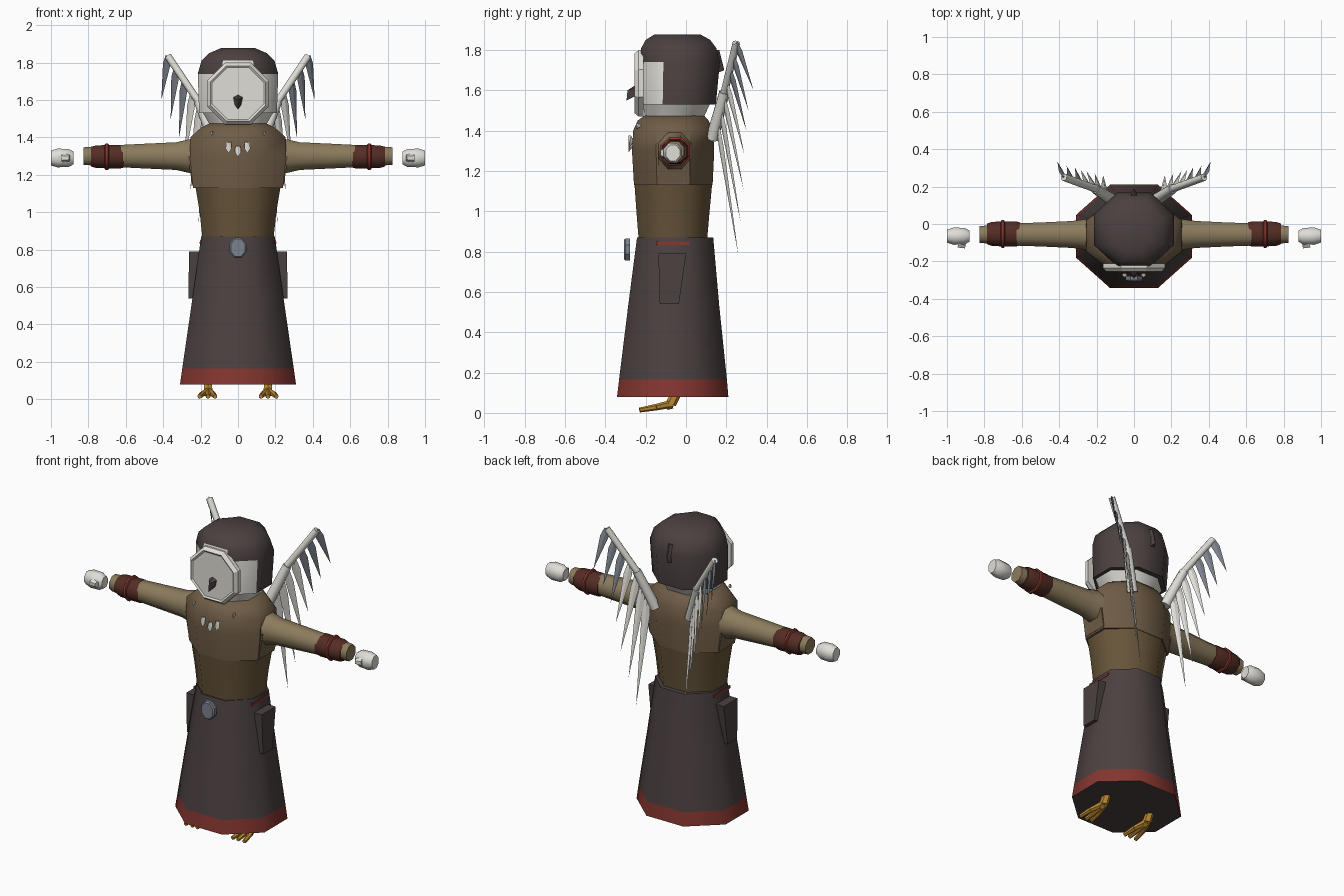
import bpy, bmesh
from math import radians, cos, sin, pi
from mathutils import Vector

cube = bpy.data.objects.get("Cube")
if cube:
    bpy.data.objects.remove(cube, do_unlink=True)


def material(name, rgb):
    m = bpy.data.materials.new(name)
    m.use_nodes = True
    m.diffuse_color = (*rgb, 1)
    m.node_tree.nodes["Principled BSDF"].inputs["Base Color"].default_value = (*rgb, 1)
    return m


CHARCOAL = material("charcoal cloth", (.072, .052, .052))
RED = material("red trim", (.23, .036, .028))
CUFF = material("dark red leather", (.09, .026, .018))
JACKET = material("brown jacket", (.16, .108, .062))
OLIVE = material("olive brown cloth", (.135, .09, .042))
TAN = material("tan sleeve", (.26, .2, .11))
WHITE = material("bone white", (.74, .73, .68))
GREY = material("blue grey", (.2, .22, .26))
GOLD = material("golden skin", (.5, .25, .03))


def finish(name, bm, mats, rule=None, angle=50):
    """Turn a bmesh into an object, colour faces by rule, smooth below the angle."""
    bmesh.ops.recalc_face_normals(bm, faces=bm.faces)
    for f in bm.faces:
        f.smooth = True
        if rule:
            f.material_index = rule(f.calc_center_median())
    for e in bm.edges:
        e.smooth = e.calc_face_angle(0) < radians(angle)
    me = bpy.data.meshes.new(name)
    bm.to_mesh(me)
    bm.free()
    for m in mats:
        me.materials.append(m)
    ob = bpy.data.objects.new(name, me)
    bpy.context.collection.objects.link(ob)
    return ob


def loft(name, rings, mats, axis="z", side=1, rule=None, angle=50, n=8):
    """Octagonal loft; each ring is (position, u_min, u_max, v_min, v_max)."""
    bm = bmesh.new()
    loops = []
    for t, u0, u1, v0, v1 in rings:
        loop = []
        for i in range(n):
            a = 2 * pi * (i + .5) / n
            u = (u0 + u1) / 2 + (u1 - u0) / 2 * cos(a) / cos(pi / n)
            v = (v0 + v1) / 2 + (v1 - v0) / 2 * sin(a) / cos(pi / n)
            x, y, z = {"z": (u, v, t), "x": (t, u, v), "y": (u, t, v)}[axis]
            loop.append(bm.verts.new((side * x, y, z)))
        loops.append(loop)
    for a, b in zip(loops, loops[1:]):
        for i in range(n):
            j = (i + 1) % n
            bm.faces.new((a[i], a[j], b[j], b[i]))
    bm.faces.new(loops[0])
    bm.faces.new(loops[-1])
    return finish(name, bm, mats, rule, angle)


def round_rings(rows, cu, cv):
    return [(t, cu - r, cu + r, cv - s, cv + s) for t, r, s in rows]


def rod(name, path, mat, side=1, n=6):
    """Chain of tapered segments; path entries are (point, radius)."""
    bm = bmesh.new()
    for (p, r), (q, s) in zip(path, path[1:]):
        p, q = (Vector((side * v[0], v[1], v[2])) for v in (p, q))
        d = q - p
        mat4 = d.to_track_quat("Z", "Y").to_matrix().to_4x4()
        mat4.translation = (p + q) / 2
        bmesh.ops.create_cone(bm, cap_ends=True, segments=n, radius1=r, radius2=s,
                              depth=d.length, matrix=mat4)
    return finish(name, bm, [mat])


def hull(name, points, mat, side=1):
    bm = bmesh.new()
    for x, y, z in points:
        bm.verts.new((side * x, y, z))
    bmesh.ops.convex_hull(bm, input=bm.verts)
    return finish(name, bm, [mat], angle=25)


def feather(name, base, tip, across, width, mat, side=1):
    """Flat pointed blade, widest a little below its base."""
    base, tip = Vector(base), Vector(tip)
    d = tip - base
    w = (across - across.project(d)).normalized()
    thick = d.cross(w).normalized() * .006
    mid = base + d * .2
    pts = [base + w * width * .6, base - w * width * .6, mid + w * width,
           mid - w * width, mid + thick, mid - thick, base + thick, base - thick, tip]
    return hull(name, pts, mat, side)


# Robe skirt with red hem
loft("skirt", [(.08, -.31, .31, -.342, .21), (.165, -.298, .298, -.332, .203),
               (.53, -.245, .245, -.287, .165), (.87, -.197, .197, -.243, .135)],
     [CHARCOAL, RED], rule=lambda c: int(.09 < c.z < .16))

# Torso: plain lower body and jacket above
loft("lower_torso", [(.86, -.19, .19, -.235, .105), (1.0, -.205, .205, -.246, .117),
                     (1.14, -.228, .228, -.256, .13)], [OLIVE])
loft("jacket", [(1.13, -.24, .24, -.258, .132), (1.3, -.258, .258, -.268, .14),
                (1.4, -.255, .255, -.262, .135), (1.45, -.2, .2, -.24, .112),
                (1.475, -.15, .15, -.205, .09)], [JACKET])

# Head and hood
loft("neck", [(1.45, -.14, .14, -.2, .08), (1.535, -.19, .19, -.215, .12)], [WHITE])


def hood_rule(c):
    front = c.y < -.14 and c.z > 1.54
    return int(front and (c.z < 1.74 or (c.z < 1.81 and abs(c.x) < .05)))


loft("hood", [(1.53, -.208, .208, -.225, .148), (1.74, -.215, .215, -.228, .168),
              (1.81, -.195, .195, -.222, .15), (1.85, -.155, .155, -.2, .12),
              (1.878, -.09, .09, -.155, .07)],
     [CHARCOAL, WHITE], rule=hood_rule)
hull("hood_tuft", [(-.03, .14, 1.8), (.03, .14, 1.8), (-.025, .14, 1.68),
                   (.025, .14, 1.68), (0, .19, 1.7), (0, .165, 1.8)], CHARCOAL)

# Face disc with raised rim, and beak
loft("face_disc", round_rings([(-.21, .165, .165), (-.235, .165, .165),
                               (-.255, .148, .148), (-.248, .138, .138)], 0, 1.635),
     [WHITE], axis="y", angle=20)
hull("beak", [(-.026, -.245, 1.615), (.026, -.245, 1.615), (0, -.245, 1.63),
              (0, -.29, 1.6), (0, -.295, 1.55), (-.018, -.245, 1.575),
              (.018, -.245, 1.575)], CHARCOAL)

# Belt buckle
loft("buckle", round_rings([(-.308, .038, .048), (-.3, .045, .055),
                            (-.278, .045, .055)], 0, .81), [GREY], axis="y", angle=30)

# Small feathers on the chest
for i, (x, y, z, s) in enumerate([(-.05, -.272, 1.375, 1), (0, -.272, 1.355, 1),
                                  (.05, -.272, 1.375, 1), (-.14, -.235, 1.435, .45),
                                  (.14, -.235, 1.435, .45)]):
    hull(f"chest_feather_{i + 1}",
         [(x - .014 * s, y, z), (x + .014 * s, y, z), (x, y - .012, z),
          (x - .016 * s, y - .008, z - .035 * s), (x + .016 * s, y - .008, z - .035 * s),
          (x, y - .012, z - .06 * s), (x, y + .015, z - .03 * s)], WHITE)

# Wing layout: feather tips from the outermost to the innermost
TIPS = [(.41, .335, 1.6), (.36, .31, 1.5), (.315, .3, 1.4), (.285, .29, 1.28),
        (.255, .285, 1.11), (.21, .27, .95), (.165, .26, .78)]
ROOT, ELBOW, WINGTIP = Vector((.12, .13, 1.36)), Vector((.21, .19, 1.59)), Vector((.375, .25, 1.835))

for side, tag in ((1, "left"), (-1, "right")):
    # Sleeve, cuff, trim ring
    loft(f"{tag}_sleeve", round_rings([(.19, .09, .1), (.27, .08, .088), (.33, .072, .074),
                                       (.5, .064, .066), (.62, .06, .06), (.825, .045, .047)],
                                      -.056, 1.3), [TAN], axis="x", side=side)
    loft(f"{tag}_cuff", round_rings([(.61, .062, .058), (.63, .067, .063), (.7, .067, .062),
                                     (.76, .064, .06), (.785, .055, .053)],
                                    -.053, 1.297), [CUFF], axis="x", side=side)
    loft(f"{tag}_cuff_ring", round_rings([(.69, .066, .064), (.695, .074, .07),
                                          (.708, .074, .07), (.713, .066, .064)],
                                         -.053, 1.297), [RED], axis="x", side=side)
    # Armpit gusset
    hull(f"{tag}_gusset", [(x, y, z) for y in (-.14, .02)
                           for x, z in ((.2, 1.14), (.243, 1.14), (.2, 1.3), (.27, 1.3))],
         JACKET, side)
    # Detached hand with thumb
    loft(f"{tag}_hand", round_rings([(.88, .03, .034), (.905, .044, .048),
                                     (.965, .046, .05), (1.0, .034, .04)], -.065, 1.29),
         [WHITE], axis="x", side=side)
    rod(f"{tag}_thumb", [((.945, -.085, 1.29), .022), ((.938, -.105, 1.29), .025),
                         ((.9, -.115, 1.29), .018)], WHITE, side)
    # Side pocket and red slit above it
    hull(f"{tag}_pocket", [(.2, -.137, .79), (.2, 0, .79), (.262, -.137, .79), (.262, 0, .79),
                           (.235, -.13, .54), (.235, -.035, .54), (.265, -.13, .54),
                           (.265, -.035, .54)], CHARCOAL, side)
    hull(f"{tag}_pocket_slit", [(x, y, z) for y in (-.15, .015)
                                for x, z in ((.195, .834), (.205, .834), (.194, .85), (.204, .85))],
         RED, side)
    # Wing bones
    rod(f"{tag}_wing_bone", [(ROOT, .032), (ELBOW, .026)], WHITE, side, 8)
    rod(f"{tag}_wing_tip_bone", [(ELBOW - (WINGTIP - ELBOW) * .1, .02), (WINGTIP, .02)],
        WHITE, side, 8)
    # Wing feathers
    for i, tip in enumerate(TIPS):
        t = i / (len(TIPS) - 1) * 1.6
        base = WINGTIP.lerp(ELBOW, t) if t < 1 else ELBOW.lerp(ROOT, t - 1)
        feather(f"{tag}_wing_feather_{i + 1}", base, tip, WINGTIP - ELBOW,
                .024, GREY if i < 3 else WHITE, side)
    # Bird leg and toes
    rod(f"{tag}_leg", [((.16, -.03, .13), .024), ((.16, -.075, .045), .026),
                       ((.16, -.1, .03), .018)], GOLD, side)
    for i, dx in enumerate((-.037, 0, .045)):
        rod(f"{tag}_toe_{i + 1}", [((.16, -.07, .045), .02),
                                   ((.16 + dx * .7, -.15, .028), .016),
                                   ((.16 + dx, -.23, .014), .012)], GOLD, side)
